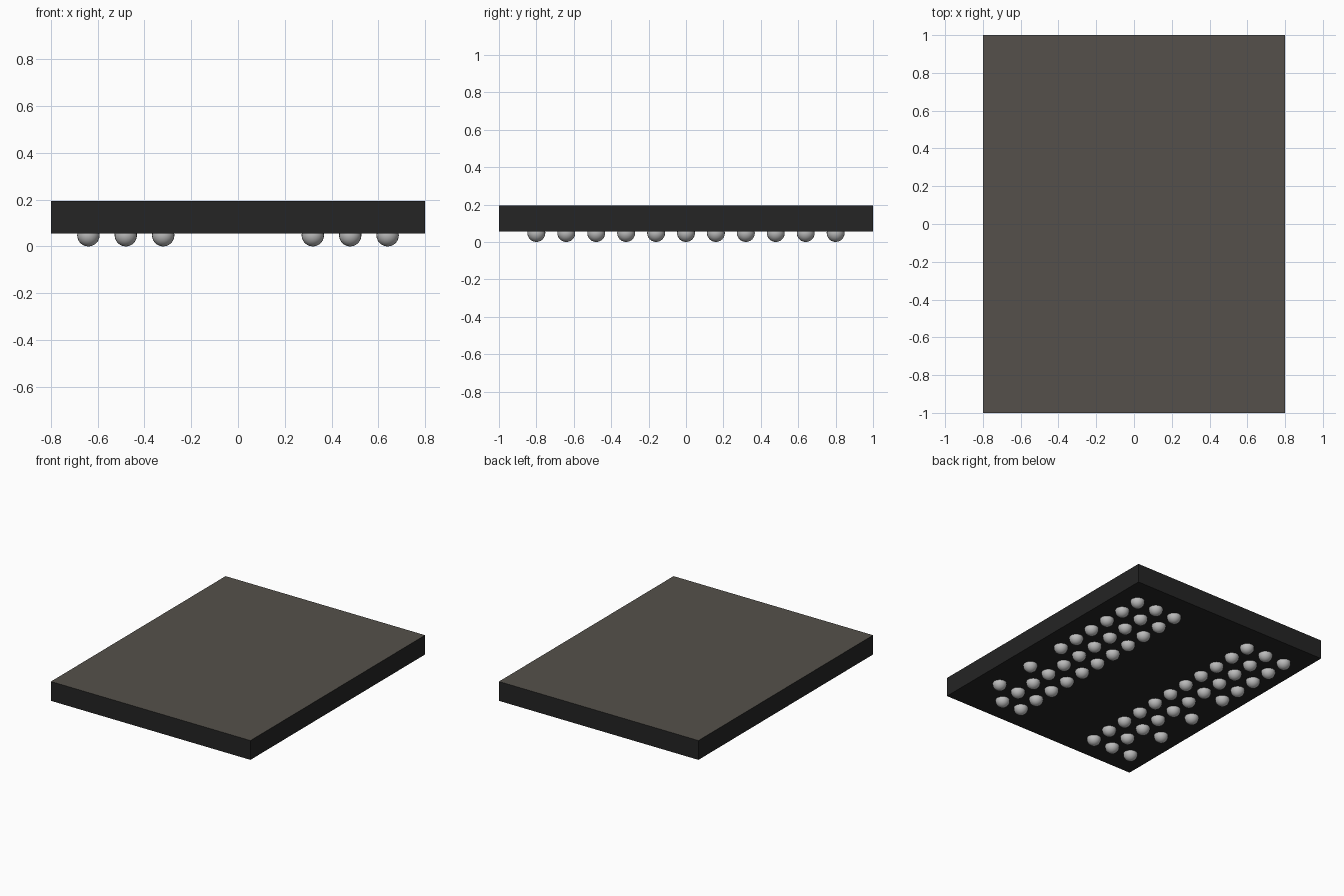
import bpy
import bmesh
from mathutils import Matrix

if "Cube" in bpy.data.objects:
    bpy.data.objects.remove(bpy.data.objects["Cube"])


def material(name, rgb):
    m = bpy.data.materials.new(name)
    m.diffuse_color = (*rgb, 1.0)
    m.use_nodes = True
    m.node_tree.nodes["Principled BSDF"].inputs["Base Color"].default_value = m.diffuse_color
    return m


def add_object(name, bm, mats):
    mesh = bpy.data.meshes.new(name)
    bm.to_mesh(mesh)
    bm.free()
    for m in mats:
        mesh.materials.append(m)
    ob = bpy.data.objects.new(name, mesh)
    bpy.context.collection.objects.link(ob)
    return ob


black = material("black_plastic", (0.018, 0.018, 0.018))
top_grey = material("warm_grey_top", (0.089, 0.081, 0.069))
solder = material("solder_grey", (0.50, 0.50, 0.50))

# Chip package: black box with a warm grey top face
Z0, Z1 = 0.055, 0.195
bm = bmesh.new()
bmesh.ops.create_cube(bm, size=1, matrix=Matrix.Translation((0, 0, (Z0 + Z1) / 2))
                      @ Matrix.Diagonal((1.6, 2.0, Z1 - Z0, 1)))
bm.normal_update()
for f in bm.faces:
    f.material_index = 1 if f.normal.z > 0.5 else 0
add_object("chip_package", bm, [black, top_grey])

# Solder balls: two banks of three columns, with gaps in the outer columns
PITCH, R = 0.16, 0.048
gaps = {(4, 6), (4, 8), (4, 10), (-4, 5), (-4, 7), (-4, 9)}
bm = bmesh.new()
for col in (-4, -3, -2, 2, 3, 4):
    for row in range(11):
        if (col, row) not in gaps:
            pos = (col * PITCH, 0.8 - row * PITCH, R)
            bmesh.ops.create_uvsphere(bm, u_segments=20, v_segments=12, radius=R,
                                      matrix=Matrix.Translation(pos))
for f in bm.faces:
    f.smooth = True
add_object("solder_balls", bm, [solder])
